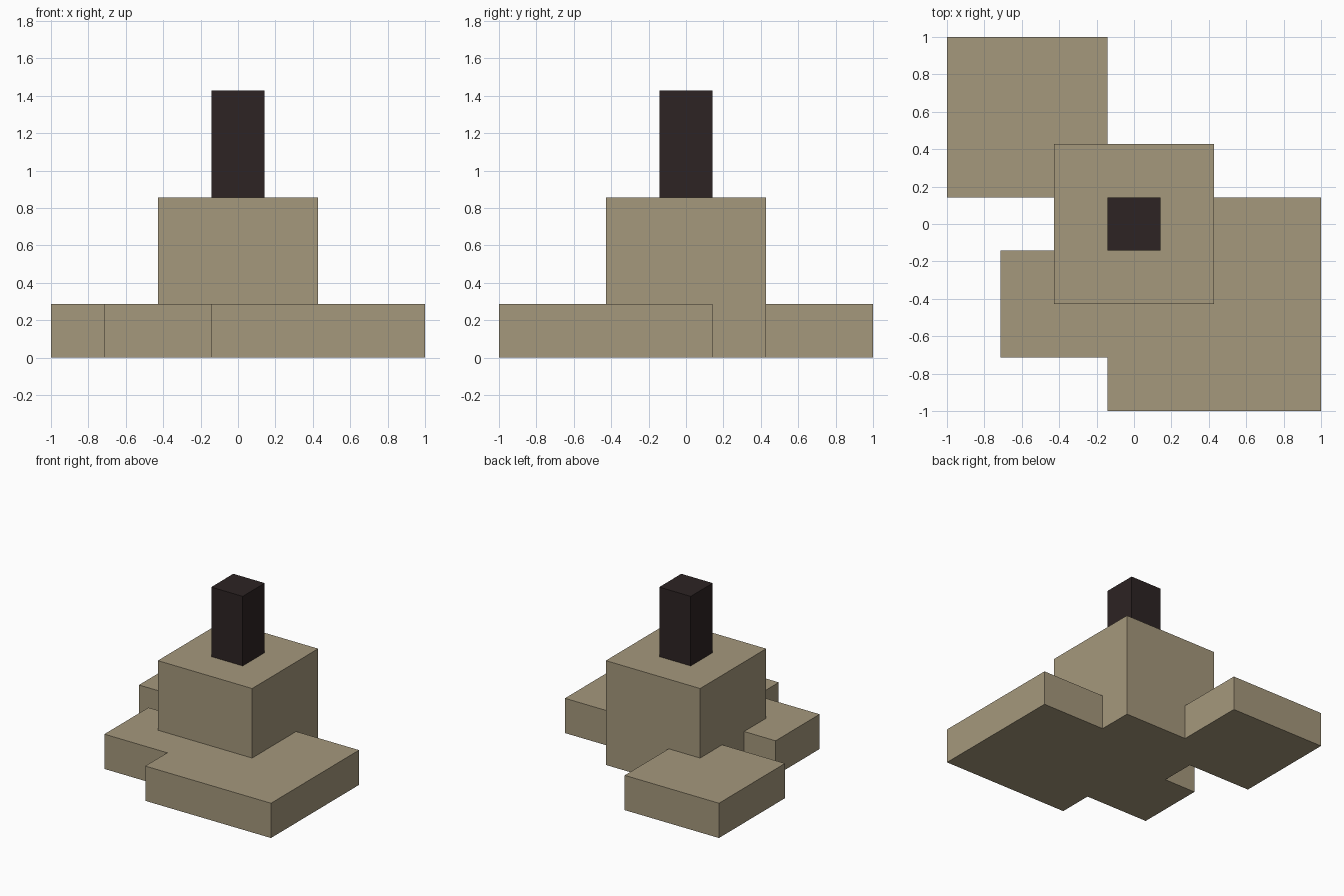
import bpy, bmesh

if "Cube" in bpy.data.objects:
    bpy.data.objects.remove(bpy.data.objects["Cube"])

U = 1 / 7  # the whole model sits on a grid of sevenths


def material(name, rgb):
    m = bpy.data.materials.new(name)
    m.diffuse_color = (*rgb, 1)
    m.use_nodes = True
    m.node_tree.nodes["Principled BSDF"].inputs["Base Color"].default_value = m.diffuse_color
    return m


def prism(name, outline, z0, z1, mat, bottom=True):
    """Extrude a counter-clockwise outline (grid units) from z0 to z1."""
    bm = bmesh.new()
    floor = bm.faces.new([bm.verts.new((x * U, y * U, z0 * U)) for x, y in outline])
    top = bmesh.ops.extrude_face_region(bm, geom=[floor], use_keep_orig=True)
    verts = [g for g in top["geom"] if isinstance(g, bmesh.types.BMVert)]
    bmesh.ops.translate(bm, verts=verts, vec=(0, 0, (z1 - z0) * U))
    bmesh.ops.recalc_face_normals(bm, faces=bm.faces)
    if not bottom:
        bmesh.ops.delete(bm, geom=[floor], context="FACES_ONLY")
    mesh = bpy.data.meshes.new(name)
    bm.to_mesh(mesh)
    bm.free()
    mesh.materials.append(mat)
    obj = bpy.data.objects.new(name, mesh)
    bpy.context.collection.objects.link(obj)
    return obj


def square(r):
    return [(-r, -r), (r, -r), (r, r), (-r, r)]


stone = material("tan stone", (0.376, 0.314, 0.202))
dark = material("dark brown", (0.026, 0.017, 0.017))

# Low base: overlapping square slabs merged into one outline
base_outline = [(-1, -7), (7, -7), (7, 1), (3, 1), (3, 3), (-1, 3), (-1, 7),
                (-7, 7), (-7, 1), (-3, 1), (-3, -1), (-5, -1), (-5, -5), (-1, -5)]
prism("base_slabs", base_outline, 0, 2, stone)

# Central block and the dark post on top of it
prism("central_block", square(3), 2, 6, stone, bottom=False)
prism("post", square(1), 6, 10, dark, bottom=False)
